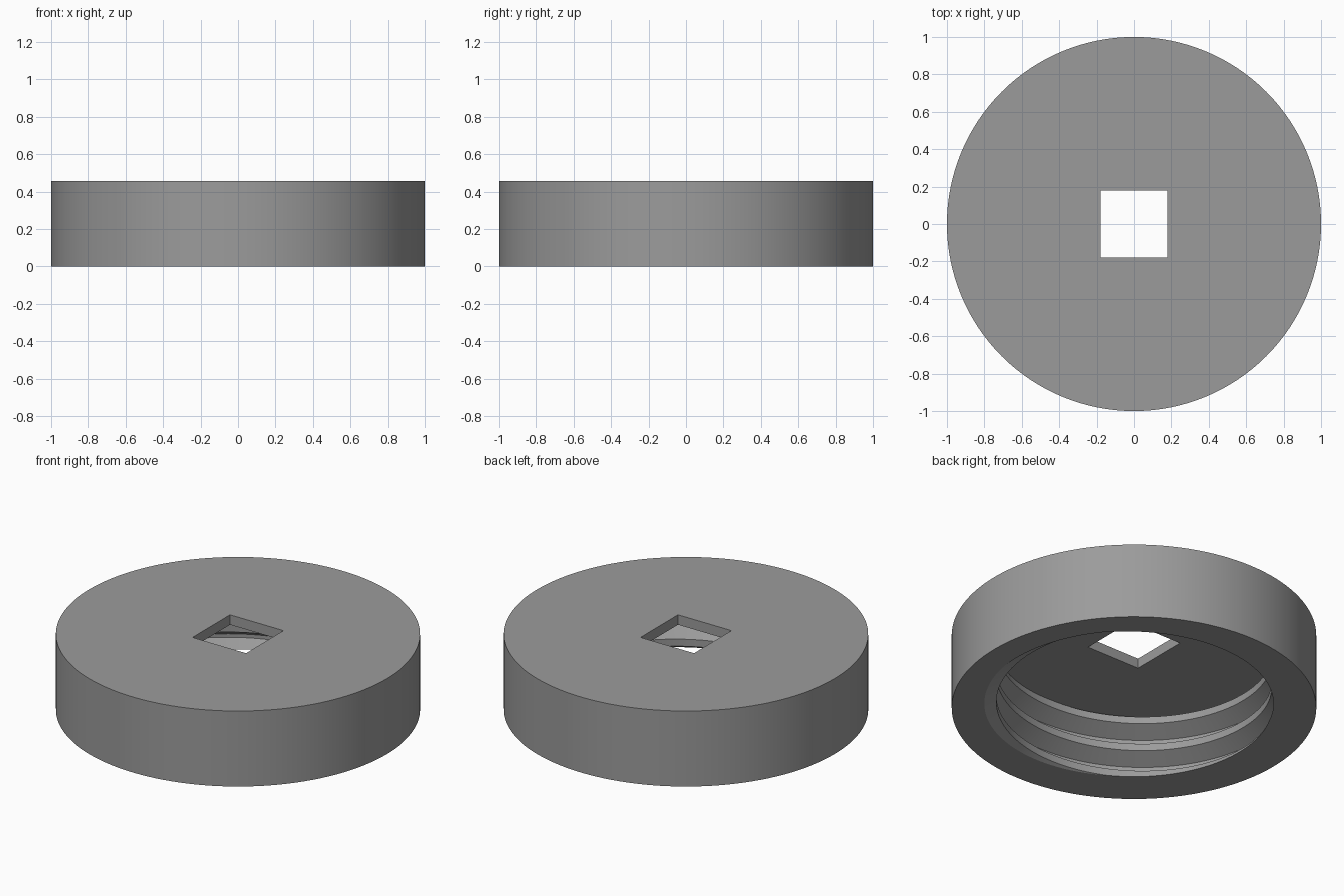
import bpy, bmesh, math

if "Cube" in bpy.data.objects:
    bpy.data.objects.remove(bpy.data.objects["Cube"])

HEIGHT, CEILING = 0.457, 0.397      # overall height, underside of the top plate
HOLE = 0.179                        # half side of the square hole
PITCH, CREST, ROOT = 0.171, 0.755, 0.8475
START = math.radians(196)           # angle where a thread crest meets the bottom
N = 128

grey = bpy.data.materials.new("grey")
grey.diffuse_color = (0.33, 0.33, 0.33, 1)
grey.use_nodes = True
grey.node_tree.nodes["Principled BSDF"].inputs["Base Color"].default_value = grey.diffuse_color

bm = bmesh.new()

# Internal screw thread: one column of profile points per angle, rising one pitch per turn
profile = [(-0.125, CREST), (0.125, CREST), (0.4375, ROOT), (0.5625, ROOT)]
columns = []
for i in range(N):
    a = START + 2 * math.pi * i / N
    columns.append([bm.verts.new((r * math.cos(a), r * math.sin(a),
                                  PITCH * (turn + k + i / N)))
                    for turn in range(-3, 5) for k, r in profile])
for i in range(N):
    here, nxt = columns[i], columns[(i + 1) % N]
    shift = 4 if i == N - 1 else 0   # the last column joins the first one pitch higher
    for m in range(len(here) - 1 - shift):
        bm.faces.new((here[m], nxt[m + shift], nxt[m + 1 + shift], here[m + 1]))


def trim(z, upper):
    """Cut the thread at height z and return the rim edges."""
    geom = bm.verts[:] + bm.edges[:] + bm.faces[:]
    cut = bmesh.ops.bisect_plane(bm, geom=geom, dist=1e-6, plane_co=(0, 0, z),
                                 plane_no=(0, 0, 1), clear_inner=not upper, clear_outer=upper)
    return [e for e in cut["geom_cut"] if isinstance(e, bmesh.types.BMEdge)]


bottom_rim = trim(0, False)
ceiling_rim = trim(CEILING, True)
bottom_rim = [e for e in bottom_rim if e.is_valid]


def ring(points, z):
    verts = [bm.verts.new((x, y, z)) for x, y in points]
    edges = [bm.edges.new((verts[i - 1], verts[i])) for i in range(len(verts))]
    return verts, edges


def wall(low, high):
    for i in range(len(low)):
        bm.faces.new((low[i - 1], low[i], high[i], high[i - 1]))


# Outer wall and square hole
circle = [(math.cos(2 * math.pi * i / N), math.sin(2 * math.pi * i / N)) for i in range(N)]
square = [(-HOLE, -HOLE), (HOLE, -HOLE), (HOLE, HOLE), (-HOLE, HOLE)]
outer_low, outer_low_edges = ring(circle, 0)
outer_high, outer_high_edges = ring(circle, HEIGHT)
hole_low, hole_low_edges = ring(square, CEILING)
hole_high, hole_high_edges = ring(square, HEIGHT)
wall(outer_low, outer_high)
wall(hole_low, hole_high)

# Flat rings: bottom rim, ceiling and top
for edges, n in ((bottom_rim + outer_low_edges, -1), (ceiling_rim + hole_low_edges, -1),
                 (outer_high_edges + hole_high_edges, 1)):
    bmesh.ops.triangle_fill(bm, use_beauty=True, use_dissolve=False,
                            edges=edges, normal=(0, 0, n))
bmesh.ops.recalc_face_normals(bm, faces=bm.faces)

mesh = bpy.data.meshes.new("threaded_cap")
bm.to_mesh(mesh)
bm.free()
mesh.materials.append(grey)
cap = bpy.data.objects.new("threaded_cap", mesh)
bpy.context.collection.objects.link(cap)
bpy.context.view_layer.objects.active = cap
cap.select_set(True)
bpy.ops.object.shade_smooth_by_angle(angle=math.radians(30))
